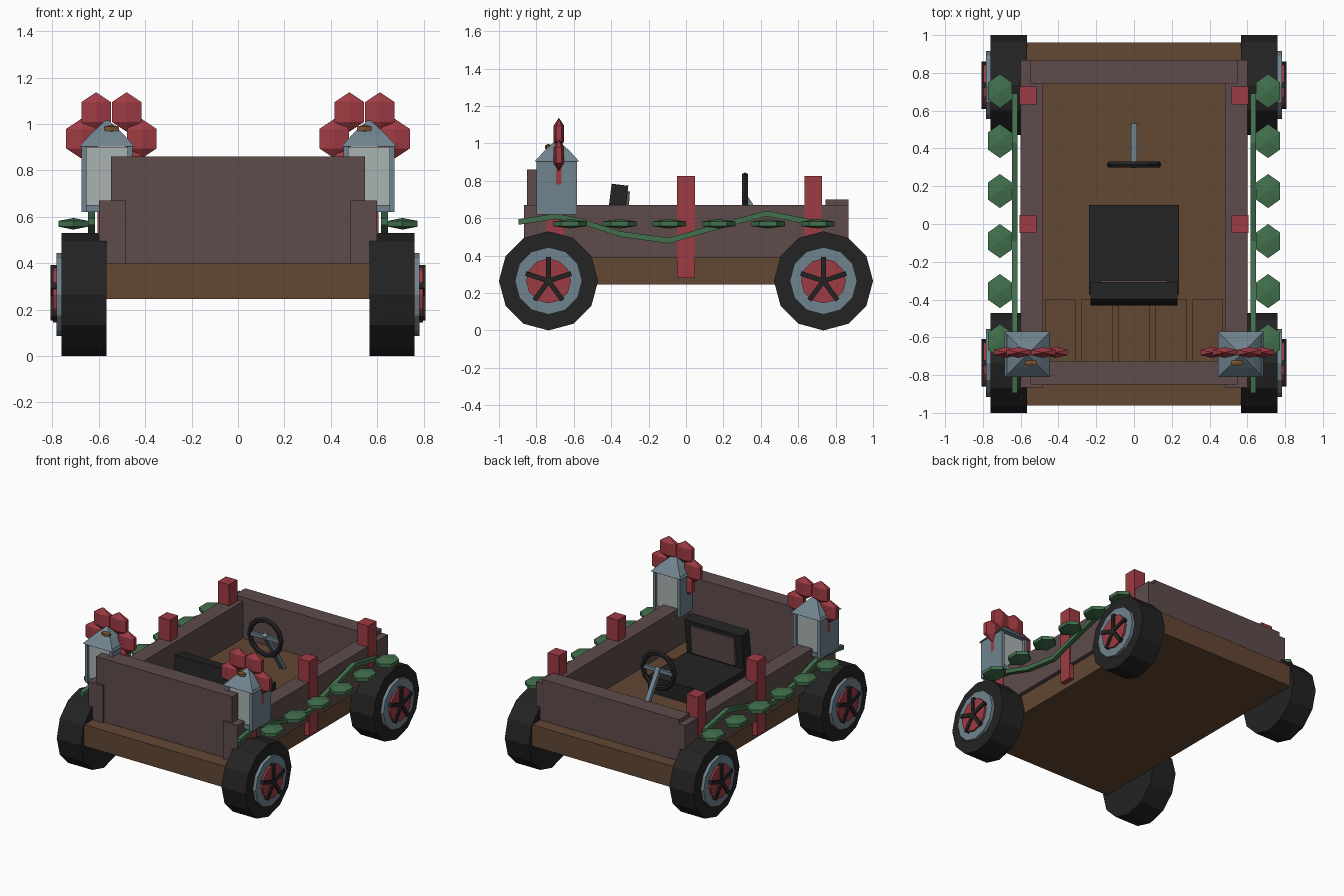
import bpy, math
from mathutils import Vector, Matrix

if "Cube" in bpy.data.objects:
    bpy.data.objects.remove(bpy.data.objects["Cube"])


def mat(name, r, g, b):
    lin = [((c / 255 + 0.055) / 1.055) ** 2.4 for c in (r, g, b)]
    m = bpy.data.materials.new(name)
    m.diffuse_color = (*lin, 1)
    m.use_nodes = True
    m.node_tree.nodes["Principled BSDF"].inputs["Base Color"].default_value = m.diffuse_color
    return m


WOOD = mat("brown_wood", 98, 71, 51)
PANEL = mat("mauve_panel", 94, 75, 75)
RED = mat("red", 158, 59, 67)
STEEL = mat("blue_grey", 112, 132, 143)
GLASS = mat("pale_glass", 170, 178, 178)
LEAF = mat("leaf_green", 66, 112, 77)
BLACK = mat("black", 35, 35, 35)
KNOT = mat("twine_brown", 122, 84, 50)


def finish(name, m):
    o = bpy.context.object
    o.name = name
    o.data.materials.append(m)
    return o


def box(name, m, x, y, z, rot=(0, 0, 0)):
    """Box from (min, max) pairs."""
    c = [(a + b) / 2 for a, b in (x, y, z)]
    bpy.ops.mesh.primitive_cube_add(size=1, location=c, rotation=rot)
    o = finish(name, m)
    o.scale = [abs(b - a) for a, b in (x, y, z)]
    return o


def disc(name, m, r, x0, x1, y, z, n=12):
    """Cylinder along x with a vertex at the top."""
    bpy.ops.mesh.primitive_cylinder_add(vertices=n, radius=r, depth=abs(x1 - x0),
                                        location=((x0 + x1) / 2, y, z), rotation=(0, math.pi / 2, 0))
    return finish(name, m)


def blob(name, m, loc, scale):
    """Six-sided gem used for petals and leaves."""
    bpy.ops.mesh.primitive_uv_sphere_add(segments=6, ring_count=3, radius=1, location=loc)
    o = finish(name, m)
    o.scale = scale
    return o


def bar(name, m, a, b, wx, wz):
    """Box running between two points."""
    a, b = Vector(a), Vector(b)
    d = b - a
    bpy.ops.mesh.primitive_cube_add(size=1, location=(a + b) / 2)
    o = finish(name, m)
    o.rotation_euler = d.to_track_quat('Y', 'Z').to_euler()
    o.scale = (wx, d.length, wz)
    return o


def ribbon(name, m, x, path, w, t):
    """Square strip following (y, z) points at a fixed x."""
    verts, faces = [], []
    for y, z in path:
        verts += [(x - w, y, z - t), (x + w, y, z - t), (x + w, y, z + t), (x - w, y, z + t)]
    for i in range(len(path) - 1):
        for k in range(4):
            a, b = 4 * i + k, 4 * i + (k + 1) % 4
            faces.append((a, b, b + 4, a + 4))
    n = len(verts)
    faces += [(3, 2, 1, 0), (n - 4, n - 3, n - 2, n - 1)]
    me = bpy.data.meshes.new(name)
    me.from_pydata(verts, [], faces)
    o = bpy.data.objects.new(name, me)
    bpy.context.collection.objects.link(o)
    me.materials.append(m)
    return o


# Chassis and end panels
box("chassis", WOOD, (-.57, .57), (-.96, .96), (.245, .40))
box("tall_end_panel", PANEL, (-.548, .548), (-.85, -.725), (.39, .86))
box("low_end_panel", PANEL, (-.55, .55), (.745, .868), (.39, .70))

# Floor boards
for i in range(5):
    c = (i - 2) * .195
    box("floor_board", WOOD, (c - .082, c + .082), (-.725, -.40), (.39, .41))

# Seat with upholstered back
box("seat", BLACK, (-.237, .237), (-.375, .10), (.39, .52))
box("seat_back", BLACK, (-.23, .23), (-.415, -.325), (.50, .78), (math.radians(-7), 0, 0))
box("back_cushion", PANEL, (-.175, .175), (-.345, -.307), (.54, .745), (math.radians(-4), 0, 0))

# Steering wheel, spoke and column
bpy.ops.mesh.primitive_torus_add(major_segments=12, minor_segments=6, major_radius=.127,
                                 minor_radius=.018, location=(0, .315, .70),
                                 rotation=(math.pi / 2, 0, 0))
finish("steering_wheel", BLACK)
box("wheel_spoke", STEEL, (-.12, .12), (.305, .325), (.69, .715))
bar("steering_column", STEEL, (0, .31, .72), (0, .52, .40), .032, .03)

VINE = [(-.895, .58), (-.69, .61), (-.55, .58), (-.35, .515), (-.09, .48),
        (.15, .55), (.43, .625), (.69, .575)]

for s in (-1, 1):
    # Side wall
    box("side_wall", PANEL, (s * .483, s * .60), (-.865, .868), (.39, .67))

    # Wheels
    for y in (-.735, .735):
        z = .265
        disc("tyre", BLACK, .265, s * .567, s * .76, y, z)
        disc("rim", STEEL, .18, s * .70, s * .783, y, z)
        disc("hub_cap", RED, .12, s * .72, s * .797, y, z)
        for k in range(5):
            a = math.radians(90 + 72 * k)
            bar("spoke", BLACK, (s * .795, y, z),
                (s * .795, y + .128 * math.cos(a), z + .128 * math.sin(a)), .026, .026)

    # Red posts
    for y, top in ((0, .825), (.68, .825), (-.70, .64)):
        box("post", RED, (s * .515, s * .606), (y - .047, y + .047), (.28, top))

    # Garland
    ribbon("vine", LEAF, s * .632, VINE, .015, .015)
    for k in range(6):
        blob("leaf", LEAF, (s * .71, .704 - k * .2648, .57), (.085, .104, .025))

    # Lantern: pale core between grey cheeks, base and pointed roof
    cx, cy = s * .565, -.69
    box("lantern_glass", GLASS, (cx - .09, cx + .09), (cy - .09, cy + .09), (.64, .90))
    box("lantern_base", STEEL, (cx - .10, cx + .10), (cy - .10, cy + .10), (.62, .65))
    for e in (-1, 1):
        box("lantern_cheek", STEEL, (cx + e * .088, cx + e * .11), (cy - .108, cy + .108), (.62, .915))
    bpy.ops.mesh.primitive_cone_add(vertices=4, radius1=.12 * 2 ** .5, radius2=.07 * 2 ** .5, depth=.055,
                                    location=(cx, cy, .93), rotation=(0, 0, math.pi / 4))
    finish("lantern_eave", STEEL)
    bpy.ops.mesh.primitive_cone_add(vertices=4, radius1=.07 * 2 ** .5, radius2=0, depth=.065,
                                    location=(cx, cy, .99), rotation=(0, 0, math.pi / 4))
    finish("lantern_peak", STEEL)

    # Bow of red petals with a twine knot
    for k in range(6):
        a = math.radians(60 * k)
        blob("petal", RED, (s * .546 + .131 * math.cos(a), -.68, .937 + .115 * math.sin(a) / .866),
             (.085, .033, .085))
    blob("knot", KNOT, (s * .545, -.735, .98), (.042, .022, .018))
